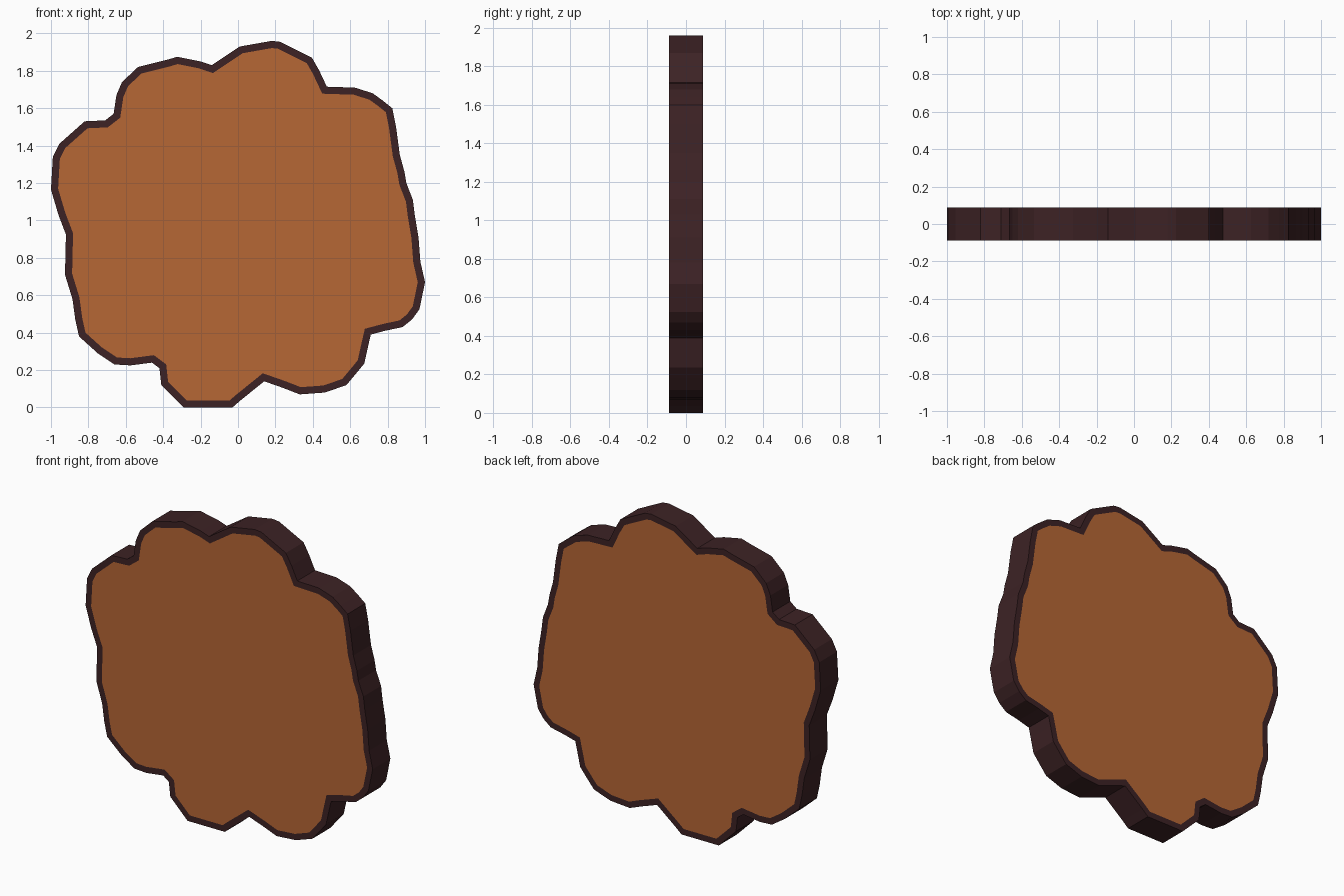
import bpy, bmesh

HALF = 0.088   # half thickness of the slice
RIM = 0.038    # visible bark width on the cut faces

# Irregular outline (x, z), counter-clockwise seen from the front
OUTLINE = [
    (-.29, 0), (-.03, 0), (.01, .035), (.14, .14), (.24, .105), (.33, .07),
    (.465, .08), (.58, .12), (.63, .18), (.675, .235), (.695, .325), (.71, .39),
    (.785, .41), (.88, .43), (.93, .47), (.97, .525), (1.0, .67), (.975, .78),
    (.965, .91), (.945, 1.03), (.935, 1.11), (.90, 1.20), (.89, 1.26),
    (.865, 1.35), (.845, 1.50), (.825, 1.60), (.775, 1.64), (.72, 1.68),
    (.625, 1.71), (.475, 1.715), (.435, 1.80), (.395, 1.87), (.225, 1.955),
    (.18, 1.96), (.01, 1.93), (-.14, 1.83), (-.20, 1.85), (-.325, 1.875),
    (-.375, 1.86), (-.535, 1.82), (-.62, 1.74), (-.65, 1.67), (-.665, 1.57),
    (-.71, 1.535), (-.82, 1.53), (-.955, 1.41), (-.99, 1.34), (-1.0, 1.165),
    (-.96, 1.03), (-.92, .925), (-.925, .71), (-.885, .58), (-.87, .47),
    (-.85, .38), (-.75, .29), (-.66, .23), (-.575, .225), (-.46, .24),
    (-.42, .21), (-.41, .12),
]


def material(name, rgb):
    m = bpy.data.materials.new(name)
    m.diffuse_color = (*rgb, 1)
    return m


# Slab: front and back cut faces joined by bark walls
bm = bmesh.new()
front = [bm.verts.new((x, -HALF, z)) for x, z in OUTLINE]
back = [bm.verts.new((x, HALF, z)) for x, z in OUTLINE]
caps = [bm.faces.new(front), bm.faces.new(back[::-1])]
n = len(OUTLINE)
for i in range(n):
    j = (i + 1) % n
    bm.faces.new((front[j], front[i], back[i], back[j]))
bm.normal_update()

# Bark rim around the bare wood on both cut faces
bmesh.ops.inset_individual(bm, faces=caps, thickness=RIM, use_even_offset=True)
for f in caps:
    f.material_index = 1

mesh = bpy.data.meshes.new("log_slice")
bm.to_mesh(mesh)
bm.free()
mesh.materials.append(material("dark bark", (.046, .016, .018)))
mesh.materials.append(material("cut wood", (.47, .135, .035)))
bpy.context.collection.objects.link(bpy.data.objects.new("log_slice", mesh))
